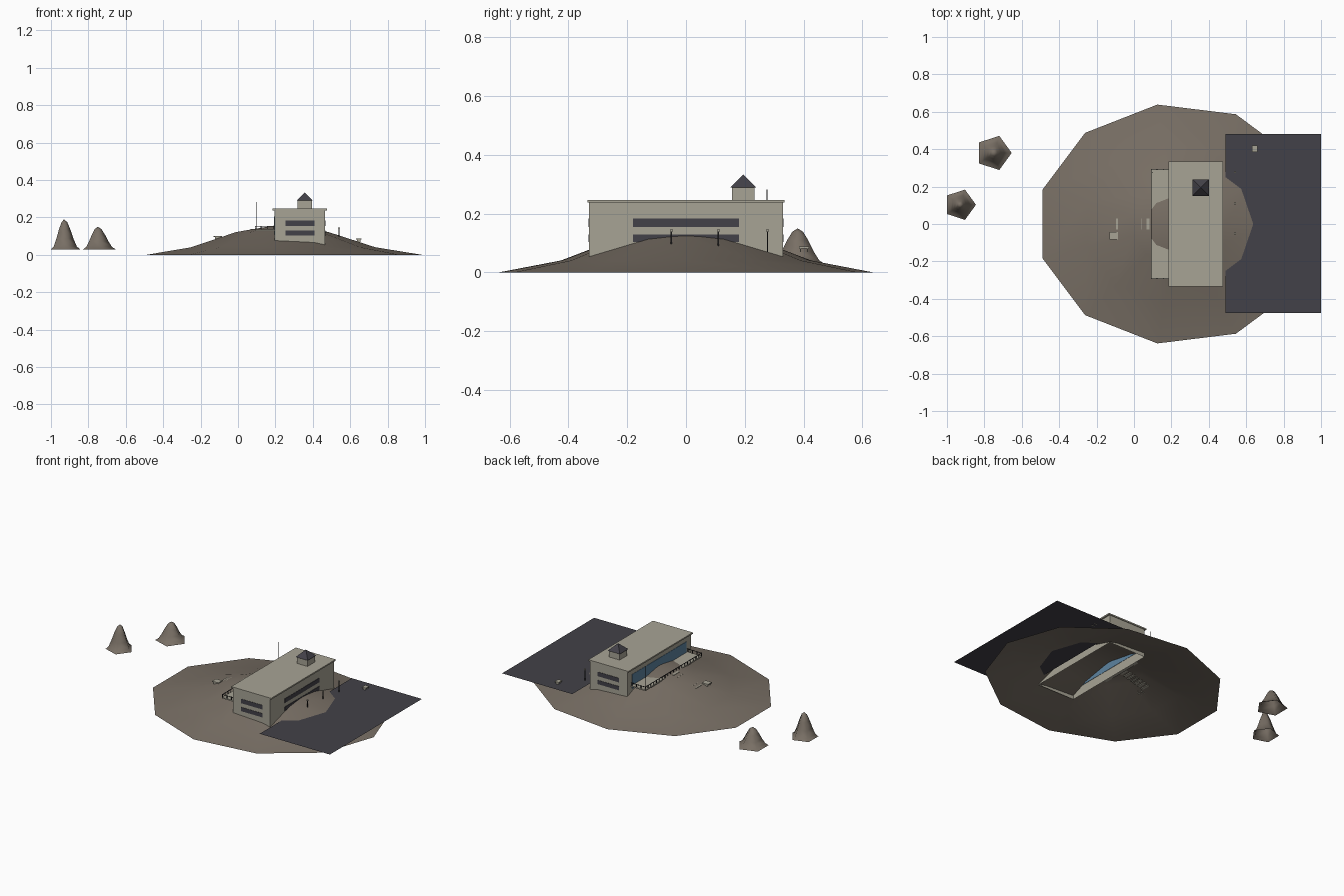
import bpy, bmesh, math

old = bpy.data.objects.get("Cube")
if old:
    bpy.data.objects.remove(old, do_unlink=True)


def material(name, rgb):
    m = bpy.data.materials.new(name)
    m.use_nodes = True
    m.diffuse_color = (*rgb, 1)
    m.node_tree.nodes["Principled BSDF"].inputs["Base Color"].default_value = (*rgb, 1)
    return m


earth = material("brown earth", (0.19, 0.16, 0.13))
plaster = material("pale plaster", (0.39, 0.37, 0.30))
slate = material("dark slate", (0.055, 0.053, 0.065))
glass = material("blue glass", (0.11, 0.23, 0.35))
iron = material("black iron", (0.02, 0.02, 0.022))


def finish(bm, name, mat, smooth=False):
    bmesh.ops.recalc_face_normals(bm, faces=bm.faces)
    me = bpy.data.meshes.new(name)
    bm.to_mesh(me)
    bm.free()
    me.materials.append(mat)
    for p in me.polygons:
        p.use_smooth = smooth
    ob = bpy.data.objects.new(name, me)
    bpy.context.collection.objects.link(ob)
    return ob


def add_box(bm, x, y, z):
    """Box from (min, max) pairs."""
    made = bmesh.ops.create_cube(bm, size=1)["verts"]
    for v in made:
        v.co = [lo + (c + 0.5) * (hi - lo) for c, (lo, hi) in zip(v.co, (x, y, z))]
    return made


def box(name, mat, x, y, z):
    bm = bmesh.new()
    add_box(bm, x, y, z)
    return finish(bm, name, mat)


def mound(name, centre, rx, ry, height, sides, rings):
    """Open bell-shaped mound with a cosine profile."""
    bm = bmesh.new()
    cx, cy, cz = centre
    apex = bm.verts.new((cx, cy, cz + height))
    last = None
    for i in range(1, rings + 1):
        r = i / rings
        z = cz + height * (1 + math.cos(math.pi * r)) / 2
        ring = []
        for k in range(sides):
            a = math.tau * k / sides
            ring.append(bm.verts.new((cx + rx * r * math.cos(a), cy + ry * r * math.sin(a), z)))
        for k in range(sides):
            n = (k + 1) % sides
            if last:
                bm.faces.new((last[k], ring[k], ring[n], last[n]))
            else:
                bm.faces.new((apex, ring[k], ring[n]))
        last = ring
    return finish(bm, name, earth, True)


# Ground: large hill and two distant peaks
mound("hill", (0.232, 0, 0), 0.753, 0.645, 0.163, 11, 3)
mound("tall_peak", (-0.93, 0.103, 0.03), 0.085, 0.085, 0.16, 5, 5)
mound("low_peak", (-0.75, 0.38, 0.03), 0.096, 0.096, 0.12, 5, 5)

# Flat paved yard cutting into the hill
bm = bmesh.new()
bm.faces.new([bm.verts.new((x, y, 0.072)) for x, y in
              ((0.49, -0.475), (1.0, -0.475), (1.0, 0.48), (0.49, 0.48))])
finish(bm, "yard", slate)

# Main building: wall shell without floor, and a roof slab
X0, X1, Y, ROOF = 0.195, 0.465, 0.33, 0.238
bm = bmesh.new()
add_box(bm, (X0, X1), (-Y, Y), (0.05, ROOF))
caps = [f for f in bm.faces if abs(f.normal.z) > 0.5]
bmesh.ops.delete(bm, geom=caps, context='FACES')
finish(bm, "walls", plaster)
box("roof", plaster, (0.185, 0.475), (-0.335, 0.335), (ROOF, 0.247))

# Window bands
T = 0.002
for level, z in (("lower", (0.103, 0.129)), ("upper", (0.155, 0.183))):
    box(level + "_yard_window", slate, (X1 - T, X1 + T), (-0.18, 0.18), z)
    for side, y in (("front", -Y), ("back", Y)):
        box(f"{level}_{side}_window", slate, (0.255, 0.41), (y - T, y + T), z)
box("glazed_wall", glass, (X0 - T, X0 + T), (-0.28, 0.28), (0.11, 0.205))

# Roof turret with pyramid cap
TX, TY = 0.357, 0.195
box("turret", plaster, (TX - 0.038, TX + 0.038), (TY - 0.038, TY + 0.038), (0.247, 0.29))
bm = bmesh.new()
tip = bm.verts.new((TX, TY, 0.333))
base = [bm.verts.new((TX + 0.044 * a, TY + 0.044 * b, 0.29))
        for a, b in ((-1, -1), (1, -1), (1, 1), (-1, 1))]
bm.faces.new(base)
for i in range(4):
    bm.faces.new((base[i], base[(i + 1) % 4], tip))
finish(bm, "turret_roof", slate)

# Terrace with railing
DX, DY, DZ = 0.09, 0.292, 0.135
box("terrace", plaster, (DX, X0), (-DY, DY), (DZ - 0.008, DZ))
bm = bmesh.new()
R = 0.0015
posts = [(DX + R, -DY + i * DY / 10) for i in range(21)]
posts += [(DX + i * 0.033, s * (DY - R)) for i in (1, 2, 3) for s in (-1, 1)]
for x, y in posts:
    add_box(bm, (x - R, x + R), (y - R, y + R), (DZ, DZ + 0.02))
add_box(bm, (DX, DX + 2 * R), (-DY, DY), (DZ + 0.017, DZ + 0.02))
for s in (-1, 1):
    add_box(bm, (DX, X0), (s * DY - R, s * DY + R), (DZ + 0.017, DZ + 0.02))
finish(bm, "terrace_railing", iron)

# Flag pole on the terrace
box("pole", iron, (0.099, 0.102), (0.274, 0.277), (DZ, 0.283))

# Steps from the terrace down the slope
bm = bmesh.new()
for i in range(7):
    x, z = 0.075 - i * 0.027, 0.138 - i * 0.007
    add_box(bm, (x - 0.008, x + 0.008), (-0.03, 0.03), (z - 0.005, z))
finish(bm, "steps", plaster)

# Lamp posts beside the yard
for i, (y, foot) in enumerate(((-0.05, 0.09), (0.11, 0.085), (0.277, 0.07))):
    box(f"lamp_post_{i + 1}", iron, (0.538, 0.542), (y - 0.002, y + 0.002), (foot, 0.14))
    box(f"lamp_head_{i + 1}", plaster, (0.535, 0.545), (y - 0.005, y + 0.005), (0.14, 0.147))

# Benches: a seat on two legs
for name, x, y, z, w, d in (("slope_bench", -0.108, -0.062, 0.102, 0.022, 0.02),
                            ("yard_bench", 0.645, 0.402, 0.088, 0.014, 0.017)):
    bm = bmesh.new()
    add_box(bm, (x - w, x + w), (y - d, y + d), (z - 0.006, z))
    for s in (-0.7, 0.7):
        add_box(bm, (x - w * 0.7, x + w * 0.7), (y + s * d - 0.002, y + s * d + 0.002),
                (z - 0.018, z - 0.006))
    finish(bm, name, plaster)
